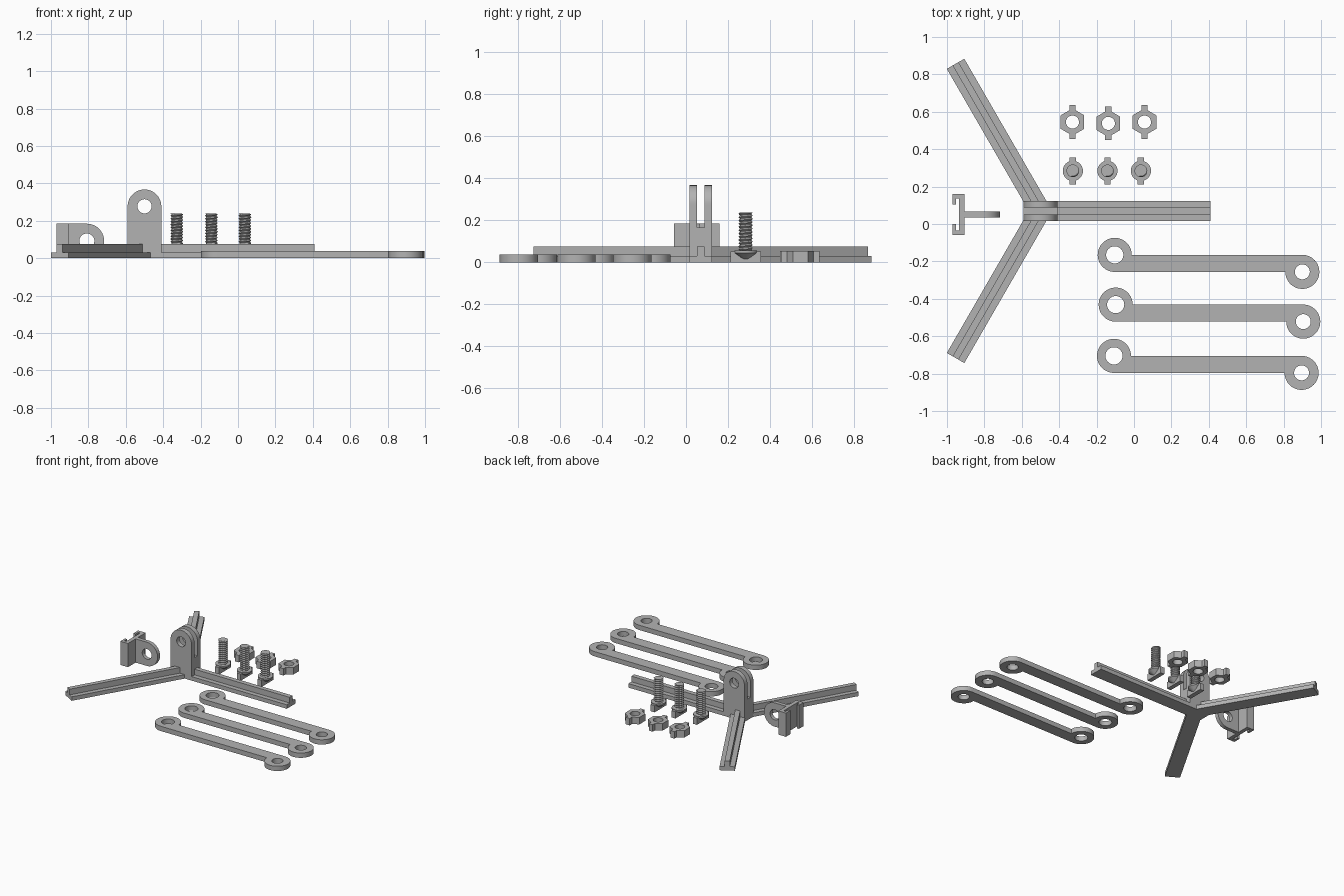
import bpy, bmesh, math
from mathutils import Matrix, Vector

if "Cube" in bpy.data.objects:
    bpy.data.objects.remove(bpy.data.objects["Cube"])

gray = bpy.data.materials.new("plain gray")
gray.diffuse_color = (0.45, 0.45, 0.45, 1)
gray.use_nodes = True
gray.node_tree.nodes["Principled BSDF"].inputs["Base Color"].default_value = gray.diffuse_color


def finish(obj):
    """Clean the mesh, give it the colour and smooth only its round sides."""
    bm = bmesh.new()
    bm.from_mesh(obj.data)
    bmesh.ops.remove_doubles(bm, verts=bm.verts, dist=0.00005)
    bmesh.ops.recalc_face_normals(bm, faces=bm.faces)
    bm.to_mesh(obj.data)
    bm.free()
    obj.data.materials.clear()
    obj.data.materials.append(gray)
    bpy.ops.object.select_all(action='DESELECT')
    obj.select_set(True)
    bpy.context.view_layer.objects.active = obj
    bpy.ops.object.shade_smooth_by_angle(angle=math.radians(30))
    return obj


def arc(cx, cy, r, a0=0, a1=360, n=40):
    """Points on an arc; a full circle leaves out the repeated end point."""
    count = n if a1 - a0 == 360 else n + 1
    return [(cx + r * math.cos(math.radians(a0 + (a1 - a0) * i / n)),
             cy + r * math.sin(math.radians(a0 + (a1 - a0) * i / n))) for i in range(count)]


def extrude(name, loops, depth, matrix):
    """Extrude an outline (further loops are holes), centred on its plane."""
    curve = bpy.data.curves.new(name, 'CURVE')
    curve.dimensions = '2D'
    curve.fill_mode = 'BOTH'
    curve.extrude = depth / 2
    for pts in loops:
        spline = curve.splines.new('POLY')
        spline.points.add(len(pts) - 1)
        for p, (u, v) in zip(spline.points, pts):
            p.co = (u, v, 0, 1)
        spline.use_cyclic_u = True
    obj = bpy.data.objects.new(name, curve)
    bpy.context.collection.objects.link(obj)
    bpy.ops.object.select_all(action='DESELECT')
    obj.select_set(True)
    bpy.context.view_layer.objects.active = obj
    bpy.ops.object.convert(target='MESH')
    obj = bpy.context.view_layer.objects.active
    obj.matrix_world = matrix
    return finish(obj)


def at(x, y, z):
    return Matrix.Translation((x, y, z))


UPRIGHT = Matrix.Rotation(math.radians(90), 4, 'X')         # outline in x and z
ALONG_X = Matrix(((0, 0, 1, 0), (1, 0, 0, 0), (0, 1, 0, 0), (0, 0, 0, 1)))

# Tripod: three legs with a raised rib around a forked post
HX, HY = -0.5, 0.07
rib_half, leg_half, leg_len = 0.018, 0.054, 0.908
half = [(leg_half, 0), (leg_half, 0.031), (rib_half, 0.031), (rib_half, 0.075)]
tee = half + [(-u, v) for u, v in reversed(half)]
for i in range(3):
    turn = Matrix.Rotation(math.radians(120 * i), 4, 'Z')
    extrude(f"tripod_leg_{i + 1}", [tee], leg_len,
            at(HX, HY, 0) @ turn @ at(leg_len / 2, 0, 0) @ ALONG_X)

slot_z = 0.165
extrude("post_base", [[(-0.09, 0), (0.09, 0), (0.09, slot_z), (-0.09, slot_z)]],
        2 * leg_half, at(HX, HY, 0) @ UPRIGHT)
cheek = [(-0.09, slot_z), (0.09, slot_z)] + arc(0, 0.277, 0.09, 0, 180)
for side in (-1, 1):
    extrude("post_cheek", [cheek, arc(0, 0.277, 0.038)], leg_half - rib_half,
            at(HX, HY + side * (leg_half + rib_half) / 2, 0) @ UPRIGHT)

# Clip: hooked channel with a rounded pivot tab
CY = 0.051
upper = [(-0.905, 0.109), (-0.97, 0.109), (-0.97, 0.052), (-0.952, 0.052),
         (-0.952, 0.085), (-0.935, 0.085)]
channel = upper + [(u, -v) for u, v in reversed(upper)]
extrude("clip_channel", [channel], 0.184, at(0, CY, 0.092))
tab = [(-0.906, 0.184), (-0.906, 0)] + arc(-0.808, 0.092, 0.092, -90, 90)
extrude("clip_tab", [tab, arc(-0.808, 0.092, 0.04)], 0.03, at(0, CY, 0) @ UPRIGHT)

# Links: offset rings joined by a bar that is tangent to both
R, SPAN, DROP, THICK = 0.091, 1.003, 0.091, 0.037
outline = (arc(0, 0, R, 0, 270)
           + arc(SPAN, -DROP, R, 180, 450))
for i, (x, y) in enumerate([(-0.103, -0.165), (-0.098, -0.431), (-0.107, -0.705)]):
    extrude(f"link_{i + 1}", [outline, arc(0, 0, 0.046), arc(SPAN, -DROP, 0.04)],
            THICK, at(x, y, THICK / 2))

# Nuts: hexagons with two grip tabs
side = [(0.017, 0.09), (0.017, 0.063), (0.063, 0.036),
        (0.063, -0.036), (0.017, -0.063), (0.017, -0.09)]
nut = side + [(-u, -v) for u, v in side]
for i, (x, y) in enumerate([(-0.329, 0.545), (-0.137, 0.538), (0.056, 0.545)]):
    extrude(f"nut_{i + 1}", [nut, arc(0, 0, 0.035)], 0.054, at(x, y, 0.027))


def lathe(bm, profile, n=32):
    """Solid of revolution from (radius, height) pairs with capped ends."""
    rings = [[bm.verts.new((u, v, z)) for u, v in arc(0, 0, r, n=n)] for r, z in profile]
    for a, b in zip(rings, rings[1:]):
        for j in range(n):
            k = (j + 1) % n
            bm.faces.new((a[j], a[k], b[k], b[j]))
    bm.faces.new(rings[0][::-1])
    bm.faces.new(rings[-1])


def thread(bm, z0, z1, root, crest, pitch, n=24):
    """Helical ridge with a V section, cut flat at both ends."""
    previous = None
    steps = int(((z1 - z0) / pitch + 1) * n)
    for s in range(steps + 1):
        a = 2 * math.pi * s / n
        zc = z0 - pitch / 2 + pitch * s / n
        row = []
        for r, dz in ((root, -pitch / 2), (crest, 0), (root, pitch / 2)):
            z = min(max(zc + dz, z0), z1)
            row.append(bm.verts.new((r * math.cos(a), r * math.sin(a), z)))
        if previous:
            for j in range(2):
                bm.faces.new((previous[j], row[j], row[j + 1], previous[j + 1]))
        previous = row


# Bolts: countersunk heads with a locking fin and a threaded shank
for i, x in enumerate((-0.327, -0.142, 0.037)):
    y = 0.284
    fin = [(-0.017, -0.072), (0.017, -0.072), (0.017, 0.072), (-0.017, 0.072)]
    extrude(f"bolt_fin_{i + 1}", [fin], 0.052, at(x, y, 0.026))
    for part in ("head", "shank"):
        bm = bmesh.new()
        if part == "head":
            lathe(bm, [(0.006, 0.006), (0.054, 0.044), (0.054, 0.056)])
        else:
            lathe(bm, [(0.028, 0.05), (0.028, 0.238)])
            thread(bm, 0.056, 0.238, 0.027, 0.034, 0.0155)
        mesh = bpy.data.meshes.new(f"bolt_{part}_{i + 1}")
        bm.to_mesh(mesh)
        bm.free()
        obj = bpy.data.objects.new(mesh.name, mesh)
        obj.location = (x, y, 0)
        bpy.context.collection.objects.link(obj)
        finish(obj)
